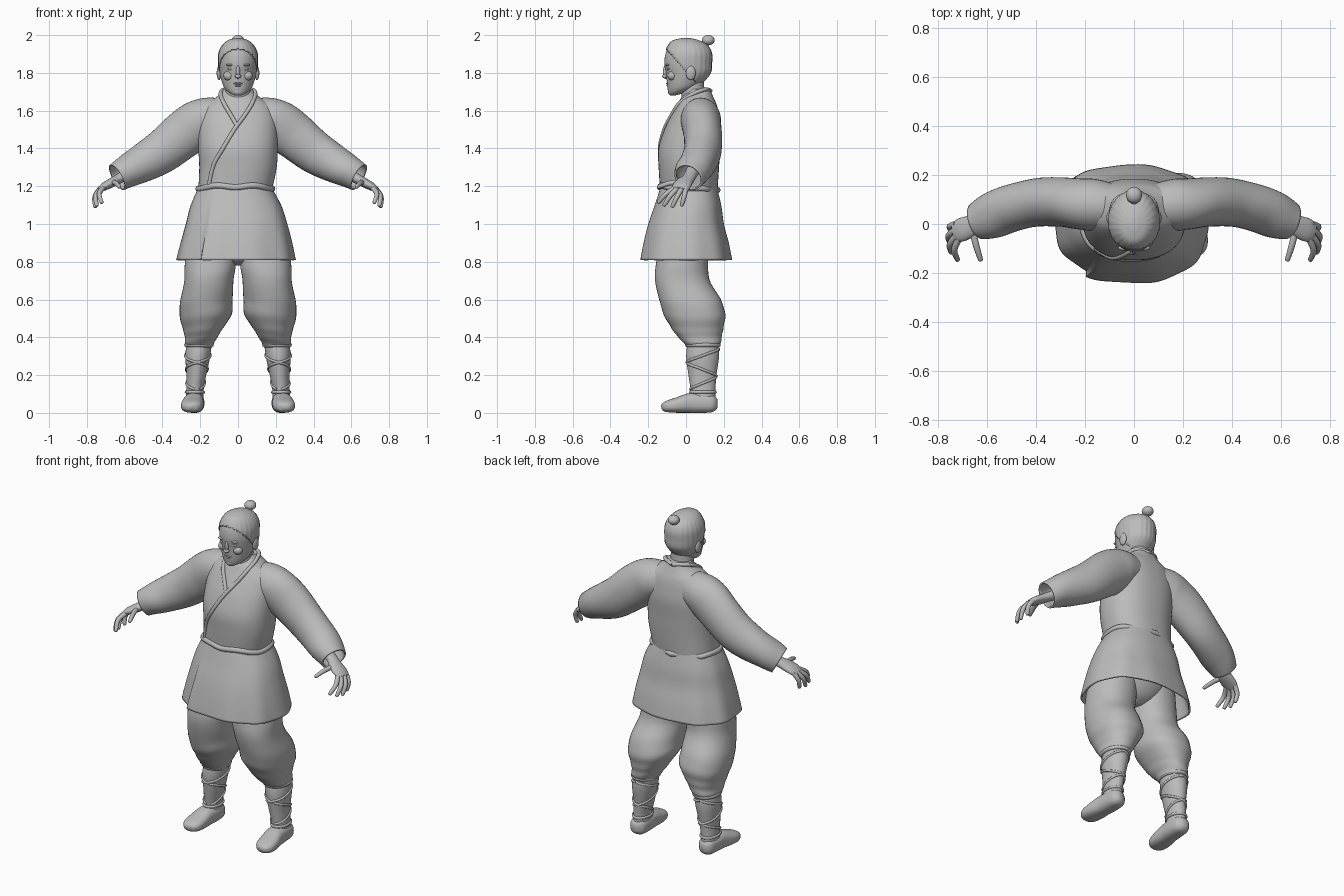
import bpy, bmesh
from math import sin, cos, pi, radians
from mathutils import Vector, Matrix
from mathutils.bvhtree import BVHTree

old = bpy.data.objects.get("Cube")
if old:
    bpy.data.objects.remove(old, do_unlink=True)

grey = bpy.data.materials.new("plain grey")
grey.use_nodes = True
grey.diffuse_color = (0.5, 0.5, 0.5, 1)
for node in grey.node_tree.nodes:
    if node.type == 'BSDF_PRINCIPLED':
        node.inputs["Base Color"].default_value = grey.diffuse_color
        node.inputs["Roughness"].default_value = 0.8

X, Y, Z = Vector((1, 0, 0)), Vector((0, 1, 0)), Vector((0, 0, 1))
made = []


def finish(name, bm, mirror=False, thick=0):
    bmesh.ops.recalc_face_normals(bm, faces=bm.faces)
    mesh = bpy.data.meshes.new(name)
    bm.to_mesh(mesh)
    tree = BVHTree.FromBMesh(bm)
    bm.free()
    obj = bpy.data.objects.new(name, mesh)
    bpy.context.collection.objects.link(obj)
    mesh.materials.append(grey)
    if thick:
        mod = obj.modifiers.new("thickness", 'SOLIDIFY')
        mod.thickness = thick
    if mirror:
        obj.modifiers.new("mirror", 'MIRROR')
    made.append(obj)
    return tree


def spline(stations, steps):
    """Smooth interpolation through the stations."""
    s = [stations[0]] + list(stations) + [stations[-1]]
    out = []
    for i in range(1, len(s) - 2):
        for k in range(steps):
            t = k / steps
            out.append([b + t / 2 * (c - a + t * (2*a - 5*b + 4*c - d + t * (3*(b - c) + d - a)))
                        for a, b, c, d in zip(*s[i - 1:i + 3])])
    return out + [list(stations[-1])]


def loft(name, stations, hint=Y, upright=True, n=2.0, sides=40, steps=5, shape=None,
         caps=(True, True), mirror=False, thick=0, keep=None, floor=None):
    """Skin of rounded rings; each station is x, y, z, radius along hint, other radius."""
    rows = spline(stations, steps)
    mids = [Vector(r[:3]) for r in rows]
    bm = bmesh.new()
    rings = []
    for i, r in enumerate(rows):
        t = Z if upright else (mids[min(i + 1, len(mids) - 1)] - mids[max(i - 1, 0)]).normalized()
        u = (hint - t * hint.dot(t)).normalized()
        v = t.cross(u)
        ring = []
        for k in range(sides):
            a = 2 * pi * k / sides
            c, s = cos(a), sin(a)
            f = shape(a, i / (len(rows) - 1)) if shape else 1
            p = mids[i] + u * r[3] * f * (abs(c) ** (2 / n)) * (1 if c > 0 else -1) \
                + v * r[4] * f * (abs(s) ** (2 / n)) * (1 if s > 0 else -1)
            if floor is not None:
                p.z = max(p.z, floor)
            ring.append(bm.verts.new(p))
        rings.append(ring)
    for a, b in zip(rings, rings[1:]):
        for k in range(sides):
            j = (k + 1) % sides
            bm.faces.new((a[k], a[j], b[j], b[k]))
    for use, ring in zip(caps, (rings[0], rings[-1])):
        if use:
            bm.faces.new(ring)
    if keep:
        bmesh.ops.delete(bm, geom=[v for v in bm.verts if not keep(v.co)], context='VERTS')
    return finish(name, bm, mirror, thick)


def ball(name, loc, size, mirror=False):
    bm = bmesh.new()
    bmesh.ops.create_uvsphere(bm, u_segments=20, v_segments=12, radius=1,
                              matrix=Matrix.Translation(loc) @ Matrix.Diagonal((*size, 1)))
    finish(name, bm, mirror)


def cord(name, points, radius, closed=False, mirror=False):
    curve = bpy.data.curves.new(name, 'CURVE')
    curve.dimensions = '3D'
    curve.bevel_depth, curve.bevel_resolution = radius, 3
    curve.use_fill_caps = True
    line = curve.splines.new('POLY')
    pts = points if closed else spline(points, 5)
    line.points.add(len(pts) - 1)
    for p, q in zip(line.points, pts):
        p.co = (*q, 1)
    line.use_cyclic_u = closed
    obj = bpy.data.objects.new(name, curve)
    bpy.context.collection.objects.link(obj)
    bpy.ops.object.select_all(action='DESELECT')
    obj.select_set(True)
    bpy.context.view_layer.objects.active = obj
    bpy.ops.object.convert(target='MESH')
    obj = bpy.context.view_layer.objects.active
    obj.data.materials.clear()
    obj.data.materials.append(grey)
    if mirror:
        obj.modifiers.new("mirror", 'MIRROR')
    made.append(obj)


def around(tree, centre, height, start=0, turns=1.0, count=48):
    """Points on a surface, walking round an upright axis."""
    out = []
    for k in range(count):
        a = start + 2 * pi * turns * k / count
        d = Vector((cos(a), sin(a), 0))
        hit = tree.ray_cast(Vector((*centre, height(a, k / count))) + d, -d)[0]
        if hit:
            out.append(tuple(hit))
    return out


# Tunic: upper body, then the flared wrap skirt with its overlapping front edge
tunic = loft("tunic_body", [
    (-.015, .015, 1.18, .152, .195), (0, .015, 1.3, .16, .205), (0, .017, 1.4, .163, .21),
    (0, .035, 1.5, .15, .21), (0, .05, 1.58, .125, .2), (0, .058, 1.63, .105, .175),
    (0, .06, 1.665, .088, .125), (0, .065, 1.69, .072, .092), (0, .07, 1.715, .058, .076)],
    n=2.3, sides=56)


def drape(a, t):
    f = 1 + .013 * t * cos(9 * a + 1)
    if 1.2 < a < 2.58:
        f -= .08 * t * (a - 1.2) / 1.38
    return f


loft("tunic_skirt", [
    (-.017, .015, 1.21, .145, .185), (-.012, .01, 1.1, .176, .24), (-.01, 0, 1, .2, .27),
    (-.012, 0, .9, .225, .297), (-.015, 0, .81, .242, .318)],
    n=2.4, sides=96, shape=drape, caps=(True, False), thick=.01)
cord("rope_belt", around(tunic, (-.015, .015), lambda a, k: 1.187 - .013 * sin(a) + .006 * sin(5 * a)),
     .016, closed=True)


# Lapels run from the nape over the chest
def chest(points):
    return [tuple(tunic.ray_cast(Vector((x, -1, z)), Y)[0]) for x, z in points]


nape = [(0, .13, 1.705), (.07, .1, 1.712), (.092, .04, 1.69)]
cord("left_lapel", nape + chest([(.075, 1.64), (.035, 1.575), (-.02, 1.5), (-.08, 1.4),
                                 (-.13, 1.31), (-.155, 1.2)]), .011)
cord("right_lapel", [(-x, y, z) for x, y, z in nape] + chest([(-.075, 1.64), (-.04, 1.58), (-.005, 1.52)]), .011)

# Sleeves with the cuff turned in, and hands
loft("sleeve", [
    (.07, .07, 1.565, .09, .1), (.16, .078, 1.555, .105, .115), (.22, .082, 1.525, .105, .125),
    (.3, .09, 1.465, .1, .125), (.4, .088, 1.385, .098, .115), (.5, .065, 1.325, .098, .1),
    (.58, .035, 1.282, .092, .09), (.64, .012, 1.247, .078, .076)],
    upright=False, mirror=True, caps=(True, False), thick=.01,
    shape=lambda a, t: 1 + .03 * t * sin(16 * t + 2 * a))
loft("palm", [(.56, .035, 1.28, .036, .032), (.63, .012, 1.24, .034, .026), (.67, -.01, 1.218, .045, .025),
              (.71, -.025, 1.197, .048, .021), (.735, -.032, 1.18, .038, .015)],
     upright=False, mirror=True, sides=20)
fingers = {
    "thumb": [(.66, -.03, 1.222), (.645, -.09, 1.215), (.628, -.145, 1.197)],
    "index_finger": [(.712, -.055, 1.193), (.735, -.105, 1.16), (.722, -.145, 1.115)],
    "middle_finger": [(.722, -.042, 1.19), (.753, -.083, 1.15), (.748, -.115, 1.1)],
    "ring_finger": [(.728, -.022, 1.188), (.758, -.047, 1.145), (.756, -.072, 1.093)],
    "little_finger": [(.727, 0, 1.188), (.753, -.01, 1.145), (.75, -.022, 1.1)]}
for name, (a, b, c) in fingers.items():
    tip = Vector(c) + (Vector(c) - Vector(b)).normalized() * .007
    loft(name, [(*a, .014, .014), (*b, .013, .013), (*c, .01, .01), (*tip, .002, .002)],
         hint=X, upright=False, mirror=True, sides=12, steps=4)

# Baggy trousers gathered below the knee
loft("trouser_seat", [(0, 0, 1.1, .13, .17), (0, 0, .92, .14, .21), (0, -.01, .82, .11, .14),
                      (0, -.01, .78, .05, .06)])
loft("trouser_leg", [
    (.13, 0, 1, .12, .12), (.145, -.022, .8, .137, .135), (.155, -.02, .7, .145, .13),
    (.168, .022, .6, .163, .138), (.172, .047, .52, .163, .138), (.184, .06, .455, .14, .11),
    (.192, .07, .41, .12, .09), (.203, .085, .37, .098, .077), (.204, .09, .345, .08, .066)],
    mirror=True, n=2.2,
    shape=lambda a, t: 1 + .012 * sin(3 * a + 9 * t) + .012 * t * sin(40 * t + 2 * sin(a)))

# Boots with crossed wrappings
shaft = loft("boot_shaft", [
    (.204, .09, .38, .08, .066), (.213, .088, .3, .087, .066), (.22, .087, .2, .074, .052),
    (.228, .09, .12, .066, .046), (.23, .088, .05, .068, .048)], mirror=True)
loft("boot_foot", [
    (.228, .165, .05, .02, .025), (.23, .14, .05, .046, .046), (.231, .08, .052, .053, .052),
    (.235, .02, .052, .054, .052), (.241, -.04, .042, .059, .042), (.246, -.09, .035, .055, .033),
    (.248, -.12, .03, .036, .022), (.248, -.13, .028, .01, .008)],
    hint=X, upright=False, n=2.5, mirror=True, floor=0)
axis = (.216, .088)
cord("garter", around(shaft, axis, lambda a, k: .36), .012, closed=True, mirror=True)
for side in (1, -1):
    cord("leg_wrap", around(shaft, axis, lambda a, k: .34 - .22 * k, pi / 2, 1.5 * side), .007, mirror=True)
cord("ankle_tie", around(shaft, axis, lambda a, k: .11), .008, closed=True, mirror=True)

# Neck and head
loft("neck", [(0, .05, 1.6, .07, .08), (0, .042, 1.66, .064, .07), (0, .035, 1.72, .062, .066),
              (0, .035, 1.78, .06, .066)])
skull = [(0, -.07, 1.681, .015, .02), (0, -.05, 1.694, .043, .046), (0, -.02, 1.72, .078, .072),
         (0, 0, 1.76, .102, .088), (0, .012, 1.8, .118, .097), (0, .01, 1.85, .124, .101),
         (0, .012, 1.9, .121, .098), (0, .01, 1.94, .102, .08), (0, 0, 1.966, .068, .052),
         (0, 0, 1.978, .022, .018)]
loft("head", skull)

# Combed hair drawn back into a topknot
loft("hair", [(x, y, z + .006, a * 1.03, b * 1.05) for x, y, z, a, b in skull], sides=96, thick=.006,
     shape=lambda a, t: 1 + .009 * cos(24 * a),
     keep=lambda p: p.z > max(1.735, 1.8 - 1.15 * p.y))
ball("topknot_base", (0, .095, 1.947), (.022, .024, .025))
ball("topknot", (0, .118, 1.973), (.033, .034, .027))

# Face
ball("nose_bridge", (0, -.106, 1.805), (.011, .016, .038))
ball("nose_tip", (0, -.112, 1.782), (.017, .015, .011))
ball("upper_lip", (0, -.094, 1.744), (.026, .012, .006))
ball("lower_lip", (0, -.091, 1.733), (.021, .012, .007))
ball("chin", (0, -.078, 1.699), (.024, .018, .017))
ball("eye", (.038, -.094, 1.821), (.019, .009, .007), mirror=True)
ball("brow", (.038, -.097, 1.842), (.027, .012, .007), mirror=True)
ball("cheek", (.048, -.073, 1.785), (.03, .025, .026), mirror=True)
ball("ear", (.1, .025, 1.8), (.013, .026, .038), mirror=True)

# Smooth shading throughout, keeping true edges
bpy.ops.object.select_all(action='DESELECT')
for obj in made:
    obj.select_set(True)
bpy.context.view_layer.objects.active = made[0]
bpy.ops.object.shade_smooth_by_angle(angle=radians(50))
